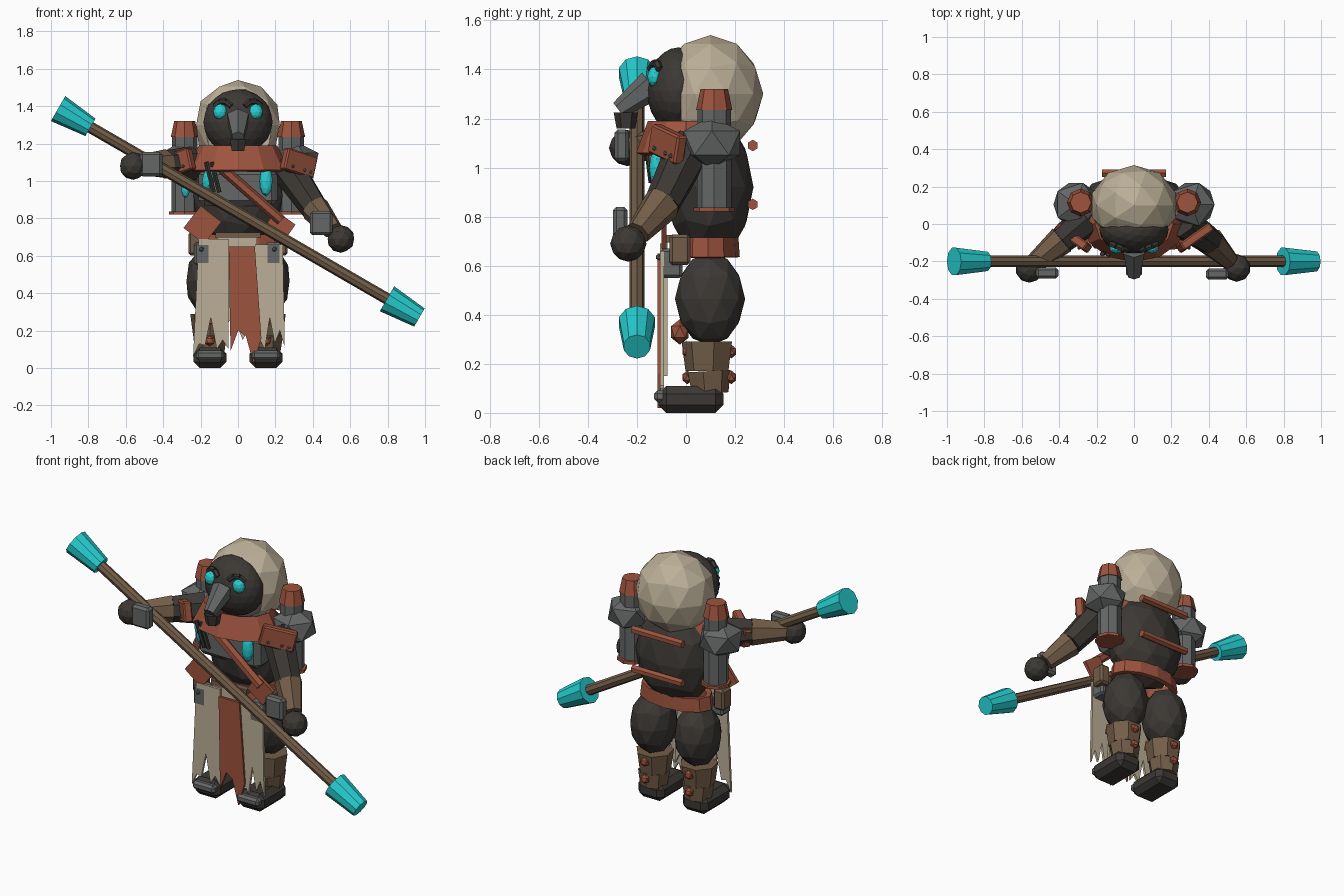
import bpy, bmesh
from math import radians
from mathutils import Matrix, Vector, Euler

if "Cube" in bpy.data.objects:
    bpy.data.objects.remove(bpy.data.objects["Cube"], do_unlink=True)


def material(name, rgb):
    m = bpy.data.materials.new(name)
    m.use_nodes = True
    m.diffuse_color = (*rgb, 1)
    m.node_tree.nodes["Principled BSDF"].inputs["Base Color"].default_value = (*rgb, 1)
    return m


DARK = material("dark_hide", (0.045, 0.04, 0.035))
BEIGE = material("beige_cloth", (0.5, 0.43, 0.31))
RUST = material("rust_red", (0.34, 0.088, 0.048))
GREY = material("iron_grey", (0.13, 0.135, 0.135))
BROWN = material("brown_leather", (0.17, 0.11, 0.065))
CYAN = material("glowing_cyan", (0.02, 0.62, 0.64))


def finish(name, bm, mat):
    bmesh.ops.recalc_face_normals(bm, faces=bm.faces)
    me = bpy.data.meshes.new(name)
    bm.to_mesh(me)
    bm.free()
    me.materials.append(mat)
    ob = bpy.data.objects.new(name, me)
    bpy.context.collection.objects.link(ob)
    return ob


def place(pos, scale=(1, 1, 1), rot=(0, 0, 0)):
    return Matrix.LocRotScale(Vector(pos), Euler([radians(a) for a in rot]), Vector(scale))


def ball(name, mat, pos, radii, detail=2, rot=(0, 0, 0)):
    bm = bmesh.new()
    bmesh.ops.create_icosphere(bm, subdivisions=detail, radius=1, matrix=place(pos, radii, rot))
    return finish(name, bm, mat)


def box(name, mat, pos, size, rot=(0, 0, 0), bevel=0.0):
    bm = bmesh.new()
    bmesh.ops.create_cube(bm, size=1, matrix=place(pos, size, rot))
    if bevel:
        bmesh.ops.bevel(bm, geom=bm.edges[:], offset=bevel, segments=1, affect='EDGES')
    return finish(name, bm, mat)


def tube(name, mat, a, b, r1, r2, sides=8):
    a, b = Vector(a), Vector(b)
    turn = (b - a).to_track_quat('Z', 'Y').to_matrix().to_4x4()
    bm = bmesh.new()
    bmesh.ops.create_cone(bm, cap_ends=True, segments=sides, radius1=r1, radius2=r2,
                          depth=(b - a).length, matrix=Matrix.Translation((a + b) / 2) @ turn)
    return finish(name, bm, mat)


def band(name, mat, pos, r1, r2, height, squash, wall):
    """Open ring with an oval plan."""
    bm = bmesh.new()
    bmesh.ops.create_cone(bm, cap_ends=False, segments=12, radius1=r1, radius2=r2,
                          depth=height, matrix=place(pos, (1, squash, 1)))
    ob = finish(name, bm, mat)
    ob.modifiers.new("wall", 'SOLIDIFY').thickness = wall
    return ob


def cloth(name, mat, top, bottom, z_top, hem, y, thick=0.015):
    """Hanging panel with a ragged hem; hem lists the heights from left to right."""
    n = len(hem) - 1
    pts = [(top[1], z_top), (top[0], z_top)]
    pts += [(bottom[0] + (bottom[1] - bottom[0]) * i / n, z) for i, z in enumerate(hem)]
    bm = bmesh.new()
    face = bm.faces.new([bm.verts.new((x, y, z)) for x, z in pts])
    ext = bmesh.ops.extrude_face_region(bm, geom=[face])
    moved = [v for v in ext["geom"] if isinstance(v, bmesh.types.BMVert)]
    bmesh.ops.translate(bm, vec=(0, thick, 0), verts=moved)
    return finish(name, bm, mat)


# Head: open-fronted hood, face, goggles and beak
bm = bmesh.new()
bmesh.ops.create_icosphere(bm, subdivisions=2, radius=1, matrix=place((0, 0.1, 1.3), (0.235, 0.215, 0.24)))
bmesh.ops.bisect_plane(bm, geom=bm.verts[:] + bm.edges[:] + bm.faces[:], plane_co=(0, -0.02, 0),
                       plane_no=(0, -1, 0), clear_outer=True)
finish("hood", bm, BEIGE)
ball("face", DARK, (0, -0.03, 1.315), (0.185, 0.13, 0.175), 3)
tube("beak", GREY, (0, -0.14, 1.335), (0, -0.275, 1.235), 0.065, 0.036, 6)
tube("beak_filter", DARK, (0, -0.245, 1.225), (0, -0.245, 1.16), 0.05, 0.038, 6)

# Torso, chest and collar
ball("torso", DARK, (0, 0.095, 0.92), (0.25, 0.18, 0.3))
box("chest_plate", GREY, (0, -0.04, 0.965), (0.42, 0.13, 0.2), bevel=0.03)
band("collar", RUST, (0, 0.0, 1.125), 0.275, 0.21, 0.13, 0.74, 0.03)
band("belt", RUST, (0, 0.09, 0.675), 0.235, 0.225, 0.08, 0.55, 0.03)
box("belt_front", BROWN, (0, -0.07, 0.71), (0.24, 0.04, 0.03))
tube("chest_strap", RUST, (-0.1, -0.13, 1.08), (0.23, -0.11, 0.79), 0.028, 0.028, 6)
for i, x in enumerate((-0.16, -0.13)):
    tube(f"dark_cord_{i}", DARK, (x - 0.01, -0.16, 1.1), (x + 0.03, -0.14, 0.94), 0.013, 0.013, 6)
ball("left_vial", CYAN, (0.15, -0.12, 1.0), (0.036, 0.03, 0.08))
ball("right_vial", CYAN, (-0.155, -0.12, 1.02), (0.034, 0.03, 0.075), rot=(0, 15, 0))
ball("side_vial", CYAN, (-0.28, 0.02, 0.97), (0.025, 0.025, 0.06))
for z in (1.09, 0.85):
    tube("back_bar", RUST, (-0.17, 0.272, z), (0.17, 0.272, z), 0.023, 0.023, 6)

# Mirrored parts
for s, side in ((1, "left"), (-1, "right")):
    ball(side + "_eye", CYAN, (s * 0.095, -0.128, 1.37), (0.038, 0.03, 0.042), 2)
    brow = [(s * (0.035 + 0.03 * i), -0.143 + 0.012 * i, 1.4 + h)
            for i, h in enumerate((0.0, 0.025, 0.025, 0.0))]
    for a, b in zip(brow, brow[1:]):
        tube(side + "_goggle_rim", DARK, a, b, 0.016, 0.016, 6)

    # Shoulder flap with rivets
    turn = (0, s * 15, s * 35)
    box(side + "_shoulder_flap", RUST, (s * 0.325, -0.075, 1.095), (0.2, 0.05, 0.12), turn, 0.008)
    for dx in (-0.05, 0.03, 0.07):
        p = place((s * 0.325, -0.075, 1.095), rot=turn) @ Vector((s * dx, -0.026, -0.03))
        ball(side + "_rivet", GREY, p, (0.01, 0.01, 0.01), 1)

    # Back tank
    x, y = s * 0.285, 0.115
    tube(side + "_tank", GREY, (x, y, 0.83), (x, y, 1.08), 0.07, 0.07)
    tube(side + "_tank_base", RUST, (x, y, 0.82), (x, y, 0.838), 0.085, 0.085)
    ball(side + "_tank_core", GREY, (s * 0.31, 0.105, 1.1), (0.135, 0.135, 0.11), 1)
    tube(side + "_tank_neck", GREY, (x, y, 1.12), (x, y, 1.235), 0.068, 0.068)
    tube(side + "_tank_cap", RUST, (x, y, 1.235), (x, y, 1.32), 0.074, 0.056)

    # Leg and boot
    x = s * 0.15
    ball(side + "_thigh", DARK, (x, 0.098, 0.465), (0.132, 0.143, 0.19))
    tube(side + "_shin_upper", BROWN, (x, 0.09, 0.17), (x, 0.09, 0.29), 0.092, 0.108, 7)
    tube(side + "_shin_lower", BROWN, (x, 0.095, 0.08), (x, 0.09, 0.17), 0.078, 0.092, 7)
    ball(side + "_knee_guard", RUST, (x, -0.025, 0.33), (0.045, 0.042, 0.052), 1)
    for z in (0.145, 0.25):
        ball(side + "_back_stud", RUST, (x, 0.185, z), (0.03, 0.022, 0.028), 1)
        ball(side + "_shin_stud", RUST, (x, 0.005, z), (0.03, 0.022, 0.028), 1)
    box(side + "_boot", DARK, (x, 0.02, 0.055), (0.175, 0.265, 0.11), bevel=0.032)
    box(side + "_toe_cap", GREY, (x, -0.105, 0.068), (0.15, 0.05, 0.05), bevel=0.014)

    # Hip gear
    box(side + "_pouch", BROWN, (s * 0.23, -0.025, 0.665), (0.07, 0.085, 0.125), bevel=0.012)
    box(side + "_hip_plate", GREY, (s * 0.19, -0.06, 0.61), (0.09, 0.09, 0.12), bevel=0.012)
    ball(side + "_cloth_stud", GREY, (s * 0.195, -0.11, 0.635), (0.014, 0.014, 0.014), 1)

# Hanging cloth and hip flaps
cloth("right_cloth", BEIGE, (-0.21, -0.05), (-0.24, -0.05), 0.69,
      (0.06, 0.13, 0.12, 0.27, 0.1, 0.15, 0.1), -0.105)
cloth("left_cloth", BEIGE, (0.09, 0.24), (0.09, 0.25), 0.66,
      (0.12, 0.15, 0.1, 0.27, 0.13, 0.2, 0.11), -0.105)
cloth("middle_cloth", BEIGE, (-0.11, 0.1), (-0.08, 0.13), 0.705, (0.2, 0.28, 0.15, 0.25, 0.15), -0.09)
cloth("front_sash", RUST, (-0.05, 0.09), (-0.04, 0.125), 0.65, (0.09, 0.2, 0.17, 0.02, 0.16), -0.117)
box("right_hip_flap", RUST, (-0.19, -0.09, 0.765), (0.14, 0.02, 0.15), (0, 38, 0))
box("left_hip_flap", RUST, (0.22, -0.09, 0.755), (0.13, 0.02, 0.12), (0, 35, 0))

# Arms: shoulder, elbow, wrist, hand and wrist guard
arms = {
    "right": ((-0.25, 0.03, 1.09), (-0.385, -0.085, 1.09), (-0.54, -0.215, 1.085),
              (-0.56, -0.24, 1.08), (-0.465, -0.262, 1.09)),
    "left": ((0.25, 0.02, 1.09), (0.41, -0.095, 0.855), (0.51, -0.195, 0.735),
             (0.55, -0.235, 0.69), (0.445, -0.268, 0.775)),
}
for side, (shoulder, elbow, wrist, hand, guard) in arms.items():
    tube(side + "_upper_arm", DARK, shoulder, elbow, 0.095, 0.075, 7)
    tube(side + "_forearm", BROWN, elbow, wrist, 0.08, 0.052, 7)
    ball(side + "_hand", DARK, hand, (0.074, 0.074, 0.074))
    box(side + "_wrist_guard", GREY, guard, (0.12, 0.06, 0.13), bevel=0.014)

# Staff: both tips taper the same way along the shaft
start, end = Vector((-0.962, -0.2, 1.387)), Vector((0.97, -0.2, 0.27))
along = (end - start).normalized()
tube("staff", BROWN, start + along * 0.1, end - along * 0.1, 0.031, 0.031)
tube("staff_upper_tip", CYAN, start, start + along * 0.2, 0.077, 0.054, 10)
tube("staff_lower_tip", CYAN, end - along * 0.2, end, 0.077, 0.056, 10)
